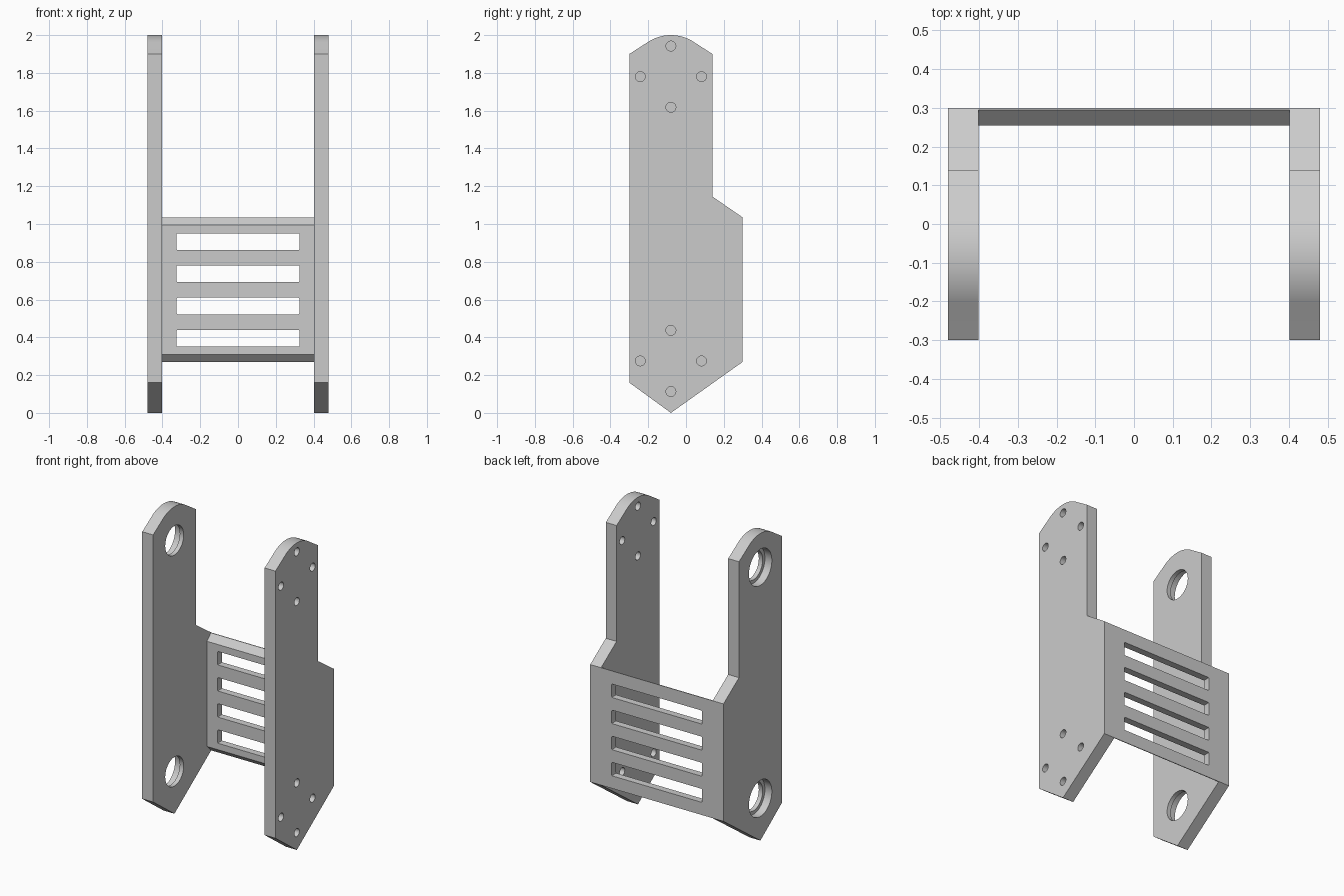
import bpy
import bmesh
from math import sin, cos, pi, radians
from mathutils import Matrix

cube = bpy.data.objects.get("Cube")
if cube:
    bpy.data.objects.remove(cube, do_unlink=True)

grey = bpy.data.materials.new("plain_grey")
grey.use_nodes = True
colour = (0.6, 0.6, 0.6, 1)
grey.diffuse_color = colour
grey.node_tree.nodes["Principled BSDF"].inputs["Base Color"].default_value = colour

INNER, OUTER = 0.402, 0.48          # side plate faces in x
HUB_Y = -0.08                       # y of both hole groups
HUBS = (1.78, 0.275)                # z of the hole groups
HUB_RADIUS = 0.22


def finish(name, bm):
    """Turn a bmesh into a grey object."""
    bmesh.ops.recalc_face_normals(bm, faces=bm.faces)
    mesh = bpy.data.meshes.new(name)
    bm.to_mesh(mesh)
    bm.free()
    mesh.materials.append(grey)
    obj = bpy.data.objects.new(name, mesh)
    bpy.context.collection.objects.link(obj)
    return obj


def extrude_profile(name, points, x0, x1):
    """Extrude a (y, z) outline from x0 to x1."""
    bm = bmesh.new()
    face = bm.faces.new([bm.verts.new((x0, y, z)) for y, z in points])
    ext = bmesh.ops.extrude_face_region(bm, geom=[face])["geom"]
    moved = [g for g in ext if isinstance(g, bmesh.types.BMVert)]
    bmesh.ops.translate(bm, vec=(x1 - x0, 0, 0), verts=moved)
    return finish(name, bm)


def cylinder(name, x0, x1, y, z, radius):
    bm = bmesh.new()
    place = Matrix.Translation(((x0 + x1) / 2, y, z)) @ Matrix.Rotation(pi / 2, 4, 'Y')
    bmesh.ops.create_cone(bm, cap_ends=True, segments=40, radius1=radius,
                          radius2=radius, depth=x1 - x0, matrix=place)
    return finish(name, bm)


def cut(target, cutters):
    """Subtract each cutter from the target, then remove it."""
    bpy.context.view_layer.objects.active = target
    for cutter in cutters:
        cutter.hide_render = True
        mod = target.modifiers.new("cut", 'BOOLEAN')
        mod.operation = 'DIFFERENCE'
        mod.solver = 'EXACT'
        mod.object = cutter
        bpy.ops.object.modifier_apply(modifier=mod.name)
        bpy.data.objects.remove(cutter, do_unlink=True)


def smooth(obj):
    bpy.ops.object.select_all(action='DESELECT')
    obj.select_set(True)
    bpy.context.view_layer.objects.active = obj
    bpy.ops.object.shade_smooth_by_angle(angle=radians(25))


# Side plate outline: pointed foot, rear shoulder, rounded top
outline = [(-0.3, 0.16), (HUB_Y, 0), (0.3, 0.27), (0.3, 1.035), (0.14, 1.145), (0.14, 1.9)]
steps = 24
for i in range(steps + 1):
    a = radians(35 - 70 * i / steps)
    outline.append((HUB_Y + HUB_RADIUS * sin(a), HUBS[0] + HUB_RADIUS * cos(a)))
outline.append((-0.3, 1.9))

left_plate = extrude_profile("left_side_plate", outline, INNER, OUTER)
right_plate = extrude_profile("right_side_plate", outline, -OUTER, -INNER)

# Left plate: four bolt holes around each hub
bolts = []
for z in HUBS:
    for k in range(4):
        a = k * pi / 2
        bolts.append(cylinder("bolt_cutter", 0.3, 0.6, HUB_Y + 0.162 * cos(a),
                              z + 0.162 * sin(a), 0.026))
cut(left_plate, bolts)

# Right plate: stepped bearing holes, wider on the outside
bores = []
for z in HUBS:
    bores.append(cylinder("bore_cutter", -0.6, -0.3, HUB_Y, z, 0.095))
    bores.append(cylinder("seat_cutter", -0.6, -0.43, HUB_Y, z, 0.118))
cut(right_plate, bores)

# Back panel with chamfered front edges
panel = extrude_profile("back_panel", [
    (0.255, 0.31), (0.295, 0.27), (0.3, 0.27),
    (0.3, 1.035), (0.295, 1.035), (0.255, 0.995)], -INNER, INNER)

# Four vent slots
slots = []
for k in range(4):
    bm = bmesh.new()
    place = Matrix.Translation((0, 0.28, 0.396 + 0.17 * k)) @ Matrix.Diagonal((0.65, 0.2, 0.088, 1))
    bmesh.ops.create_cube(bm, size=1, matrix=place)
    upright = [e for e in bm.edges if abs(e.verts[0].co.y - e.verts[1].co.y) > 0.1]
    bmesh.ops.bevel(bm, geom=upright, offset=0.005, segments=2, affect='EDGES', profile=0.5)
    slots.append(finish("slot_cutter", bm))
cut(panel, slots)

for part in (left_plate, right_plate, panel):
    smooth(part)
